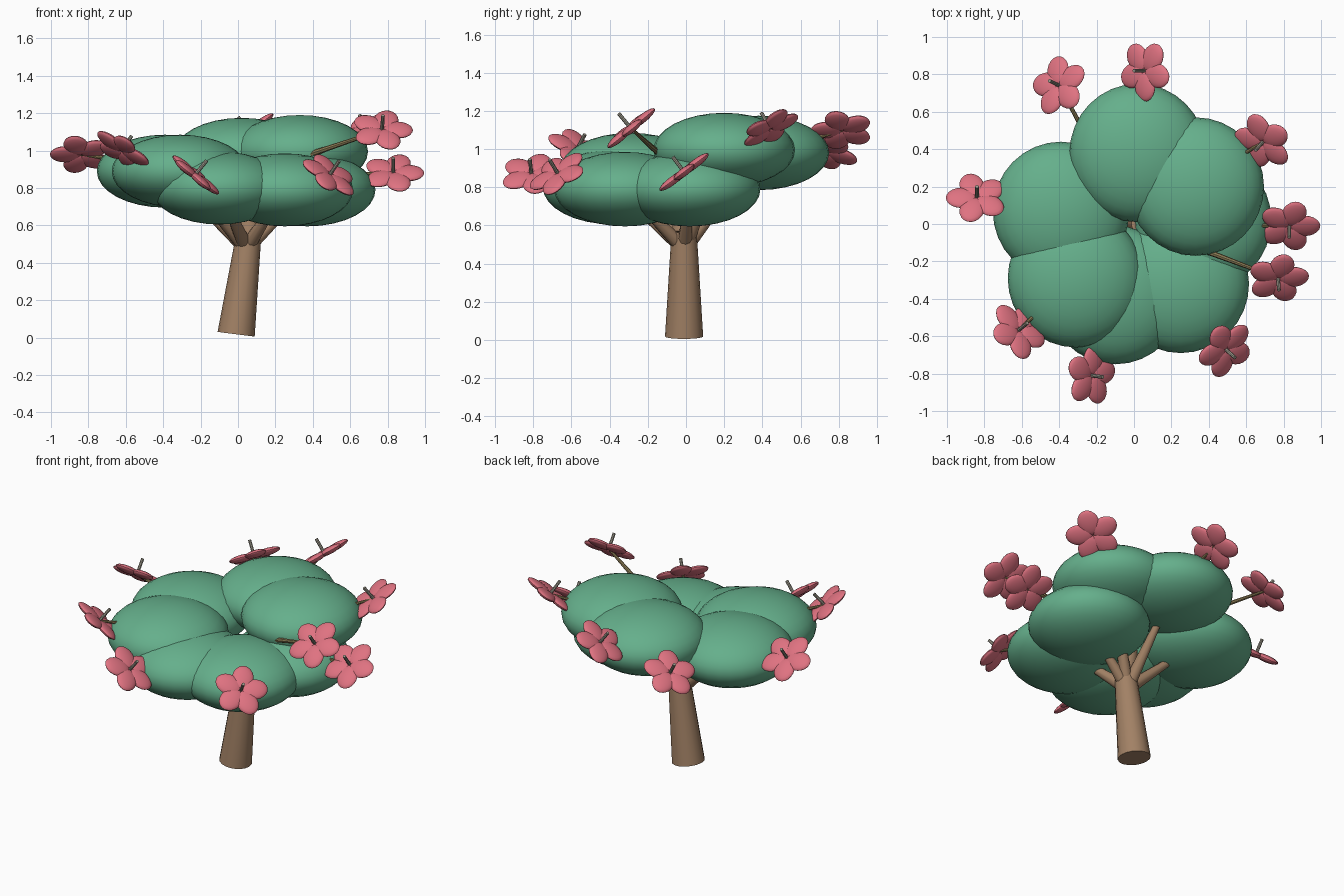
import bpy, bmesh, math
from mathutils import Vector, Matrix

if "Cube" in bpy.data.objects:
    bpy.data.objects.remove(bpy.data.objects["Cube"], do_unlink=True)


def material(name, rgb):
    m = bpy.data.materials.new(name)
    m.use_nodes = True
    m.diffuse_color = (*rgb, 1)
    m.node_tree.nodes["Principled BSDF"].inputs["Base Color"].default_value = (*rgb, 1)
    return m


leaf = material("leaf green", (0.13, 0.43, 0.26))
pink = material("petal pink", (0.74, 0.17, 0.22))
bark = material("bark brown", (0.36, 0.22, 0.13))
olive = material("stalk olive", (0.26, 0.20, 0.09))
grey = material("stamen grey", (0.35, 0.33, 0.27))


def finish(name, bm, mat):
    mesh = bpy.data.meshes.new(name)
    bm.to_mesh(mesh)
    bm.free()
    mesh.materials.append(mat)
    ob = bpy.data.objects.new(name, mesh)
    bpy.context.collection.objects.link(ob)
    bpy.ops.object.select_all(action="DESELECT")
    ob.select_set(True)
    bpy.context.view_layer.objects.active = ob
    bpy.ops.object.shade_smooth_by_angle(angle=math.radians(40))
    return ob


def rod(name, start, end, r1, r2, mat, sides=12):
    """Tapered round rod between two points."""
    start, end = Vector(start), Vector(end)
    axis = end - start
    turn = axis.to_track_quat("Z", "Y").to_matrix().to_4x4()
    bm = bmesh.new()
    bmesh.ops.create_cone(bm, cap_ends=True, segments=sides, radius1=r1, radius2=r2,
                          depth=axis.length,
                          matrix=Matrix.Translation((start + end) / 2) @ turn)
    return finish(name, bm, mat)


# Canopy: flattened, overlapping leaf clumps
clumps = {
    "back": (0.02, 0.38, 0.98),
    "back_left": (0.33, 0.20, 0.995),
    "right": (-0.39, 0.07, 0.89),
    "front_right": (-0.31, -0.29, 0.89),
    "front": (-0.10, -0.38, 0.80),
    "front_left": (0.25, -0.32, 0.79),
    "left": (0.37, 0.02, 0.79),
}
for place, centre in clumps.items():
    bm = bmesh.new()
    bmesh.ops.create_uvsphere(bm, u_segments=32, v_segments=16, radius=1,
                              matrix=Matrix.Translation(centre) @ Matrix.Diagonal((0.365, 0.37, 0.195, 1)))
    finish("leaf_clump_" + place, bm, leaf)

# Leaning trunk with a branch reaching into every clump
rod("trunk", (-0.01, -0.01, 0.018), (0.06, -0.01, 0.57), 0.1, 0.066, bark, 16)
fork = Vector((0.045, -0.01, 0.48))
for place, centre in clumps.items():
    rod("branch_" + place, fork, fork.lerp(Vector(centre), 0.75), 0.042, 0.02, bark, 10)
rod("trunk_top", (0.06, -0.01, 0.56), (0.03, 0.0, 0.75), 0.066, 0.045, bark, 16)

# Flowers: centre and facing direction
flowers = [
    ((0.06, 0.82, 1.10), (-0.6, 0.0, 0.8)),
    ((-0.40, 0.74, 0.99), (-0.5, 0.25, 0.8)),
    ((0.69, 0.44, 1.11), (-0.4, -0.45, 0.8)),
    ((-0.84, 0.14, 0.98), (0.0, 0.6, 0.8)),
    ((0.83, -0.01, 0.88), (0.0, -0.6, 0.8)),
    ((0.77, -0.29, 1.11), (0.05, -0.63, 0.77)),
    ((0.49, -0.67, 0.87), (0.5, -0.45, 0.74)),
    ((-0.62, -0.57, 1.0), (0.5, 0.4, 0.77)),
    ((-0.23, -0.81, 0.87), (0.63, -0.08, 0.77)),
]
for i, (centre, facing) in enumerate(flowers, 1):
    centre, facing = Vector(centre), Vector(facing).normalized()
    frame = Matrix.Translation(centre) @ facing.to_track_quat("Z", "Y").to_matrix().to_4x4()
    # Five rounded petals around the middle
    bm = bmesh.new()
    for k in range(5):
        petal = (Matrix.Rotation(k * math.tau / 5, 4, "Z") @ Matrix.Translation((0.083, 0, 0))
                 @ Matrix.Diagonal((0.083, 0.066, 0.022, 1)))
        bmesh.ops.create_uvsphere(bm, u_segments=20, v_segments=10, radius=1, matrix=frame @ petal)
    finish(f"flower_petals_{i}", bm, pink)
    rod(f"stamen_{i}", centre, centre + facing * 0.1, 0.01, 0.01, grey, 8)
    # Stalk running back into the canopy
    heart = Vector((0.0, 0.0, 0.85))
    rod(f"flower_stalk_{i}", centre, centre.lerp(heart, 0.5), 0.008, 0.016, olive, 8)
